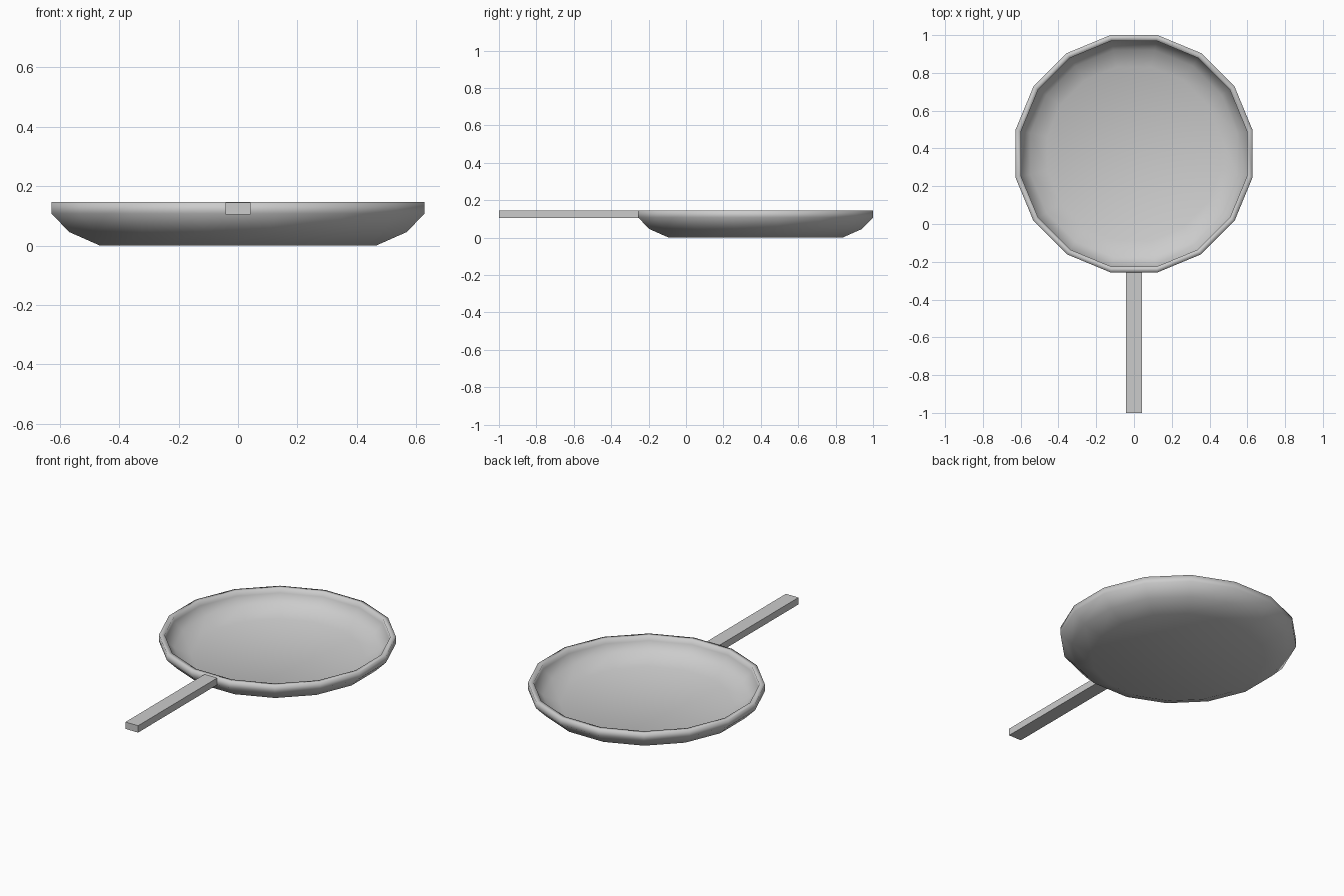
import bpy, bmesh, math

if "Cube" in bpy.data.objects:
    bpy.data.objects.remove(bpy.data.objects["Cube"])

SIDES = 16
CENTRE_Y = 0.372

# Pan: closed cross-section (apothem, height), from outer base over the rim to the inner floor
profile = [(0.465, 0.0), (0.567, 0.045), (0.628, 0.107), (0.628, 0.146),
           (0.598, 0.146), (0.598, 0.118), (0.548, 0.07), (0.459, 0.03)]

bm = bmesh.new()
rings = []
for apothem, z in profile:
    r = apothem / math.cos(math.pi / SIDES)
    rings.append([bm.verts.new((r * math.cos((k + 0.5) * math.tau / SIDES),
                                r * math.sin((k + 0.5) * math.tau / SIDES), z))
                  for k in range(SIDES)])
for a, b in zip(rings, rings[1:]):
    for k in range(SIDES):
        n = (k + 1) % SIDES
        bm.faces.new((a[k], a[n], b[n], b[k]))
bm.faces.new(rings[0][::-1])   # underside
bm.faces.new(rings[-1])        # cooking surface
bmesh.ops.recalc_face_normals(bm, faces=bm.faces)
for f in bm.faces:
    f.smooth = True
mesh = bpy.data.meshes.new("pan_dish")
bm.to_mesh(mesh)
bm.free()
pan = bpy.data.objects.new("pan_dish", mesh)
pan.location.y = CENTRE_Y
bpy.context.collection.objects.link(pan)

# Handle: flat bar ending just inside the rim wall
y0, y1 = -1.0, -0.25
bpy.ops.mesh.primitive_cube_add(size=1, location=(0, (y0 + y1) / 2, 0.125))
handle = bpy.context.object
handle.name = "handle"
handle.scale = (0.083, y1 - y0, 0.041)
bpy.ops.object.transform_apply(location=False, rotation=False, scale=True)
